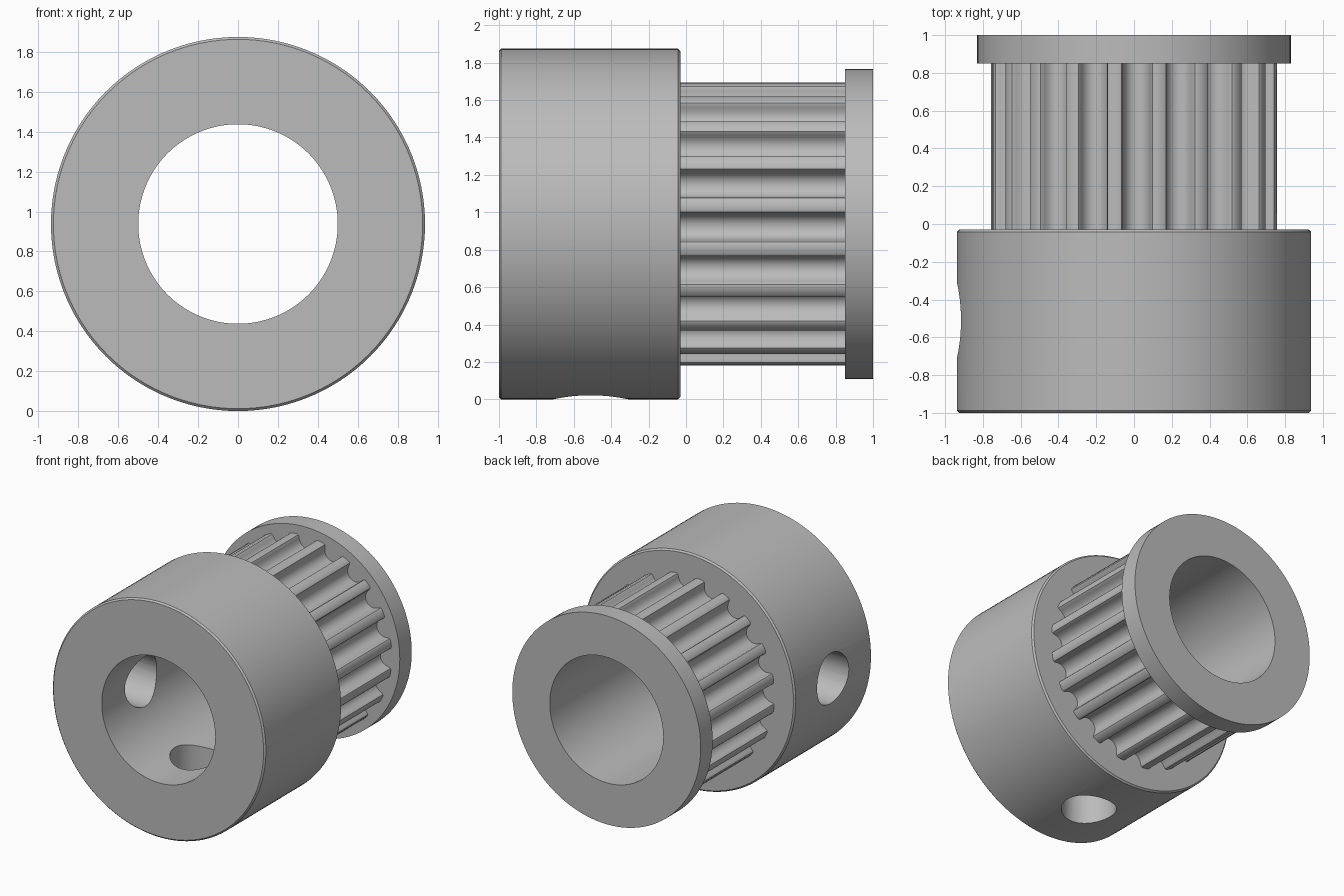
import bpy
import bmesh
from math import cos, sin, pi, radians, atan2, hypot

AXIS_Z = 0.9375      # height of the pulley axis
BORE_R = 0.5
HUB_R = 0.9375
TEETH = 20
TOOTH_R = 0.76
SEGMENTS = 120

if "Cube" in bpy.data.objects:
    bpy.data.objects.remove(bpy.data.objects["Cube"], do_unlink=True)

steel = bpy.data.materials.new("plain grey metal")
steel.use_nodes = True
steel.diffuse_color = (0.5, 0.5, 0.5, 1)
steel.node_tree.nodes["Principled BSDF"].inputs["Base Color"].default_value = (0.5, 0.5, 0.5, 1)


def circle(radius, count=SEGMENTS):
    """Outline around the axis as (radius, angle) pairs."""
    return [(radius, 2 * pi * i / count) for i in range(count)]


def skin(name, rings, closed=True):
    """Bridge (outline, y) rings lying along the axis into one surface."""
    bm = bmesh.new()
    loops = [[bm.verts.new((r * cos(a), y, AXIS_Z + r * sin(a))) for r, a in outline]
             for outline, y in rings]
    pairs = list(zip(loops, loops[1:]))
    if closed:
        pairs.append((loops[-1], loops[0]))
    for one, two in pairs:
        n = len(one)
        for i in range(n):
            j = (i + 1) % n
            bm.faces.new((one[i], one[j], two[j], two[i]))
    bmesh.ops.recalc_face_normals(bm, faces=bm.faces)
    mesh = bpy.data.meshes.new(name)
    bm.to_mesh(mesh)
    bm.free()
    mesh.materials.append(steel)
    obj = bpy.data.objects.new(name, mesh)
    bpy.context.collection.objects.link(obj)
    return obj


def activate(obj):
    bpy.ops.object.select_all(action="DESELECT")
    obj.select_set(True)
    bpy.context.view_layer.objects.active = obj


def smooth(obj):
    activate(obj)
    bpy.ops.object.shade_smooth_by_angle(angle=radians(30))


# Hub: thick ring with small chamfers on its outer edges
EDGE = 0.012
hub = skin("hub", [
    (circle(BORE_R), -1), (circle(HUB_R - EDGE), -1), (circle(HUB_R), -1 + EDGE),
    (circle(HUB_R), -0.03 - EDGE), (circle(HUB_R - EDGE), -0.03), (circle(BORE_R), -0.03)])

# Set screw holes: one through the right wall, one through the bottom wall
for location, rotation in (((-0.75, -0.51, AXIS_Z), (0, pi / 2, 0)),
                           ((0, -0.51, AXIS_Z - 0.75), (0, 0, 0))):
    bpy.ops.mesh.primitive_cylinder_add(vertices=48, radius=0.2, depth=0.9,
                                        location=location, rotation=rotation)
    cutter = bpy.context.object
    cutter.name = "screw_hole_cutter"
    cutter.hide_render = True
    cutter.data.materials.append(steel)
    cut = hub.modifiers.new("screw_hole", "BOOLEAN")
    cut.operation = "DIFFERENCE"
    cut.solver = "EXACT"
    cut.object = cutter
    activate(hub)
    bpy.ops.object.modifier_apply(modifier=cut.name)
    bpy.data.objects.remove(cutter, do_unlink=True)
smooth(hub)

# Toothed section: half groove as (half width, depth), mirrored and repeated
HALF_GROOVE = [(0.0934, 0), (0.081, 0.0047), (0.0748, 0.0163), (0.0723, 0.0298),
               (0.0684, 0.0429), (0.0631, 0.0555), (0.0564, 0.0675), (0.0448, 0.0796),
               (0.031, 0.0884), (0.0159, 0.0938)]
groove = ([(-w, d) for w, d in HALF_GROOVE] + [(0, 0.0956)] + [(w, d) for w, d in reversed(HALF_GROOVE)])
mouth = (TOOTH_R ** 2 - HALF_GROOVE[0][0] ** 2) ** 0.5
teeth_outline = []
for k in range(TEETH):
    turn = radians(-1.2) + 2 * pi * k / TEETH
    teeth_outline += [(hypot(mouth - d, w), turn + atan2(w, mouth - d)) for w, d in groove]
    teeth_outline.append((TOOTH_R, turn + pi / TEETH))
smooth(skin("belt_teeth", [(teeth_outline, -0.03), (teeth_outline, 0.85)], closed=False))
smooth(skin("bore_lining", [(circle(BORE_R), 0.85), (circle(BORE_R), -0.03)], closed=False))

# Back flange: plain ring that keeps the belt in place
FLANGE_R = 0.83
smooth(skin("back_flange", [
    (circle(BORE_R), 0.85), (circle(FLANGE_R), 0.85), (circle(FLANGE_R), 1), (circle(BORE_R), 1)]))
